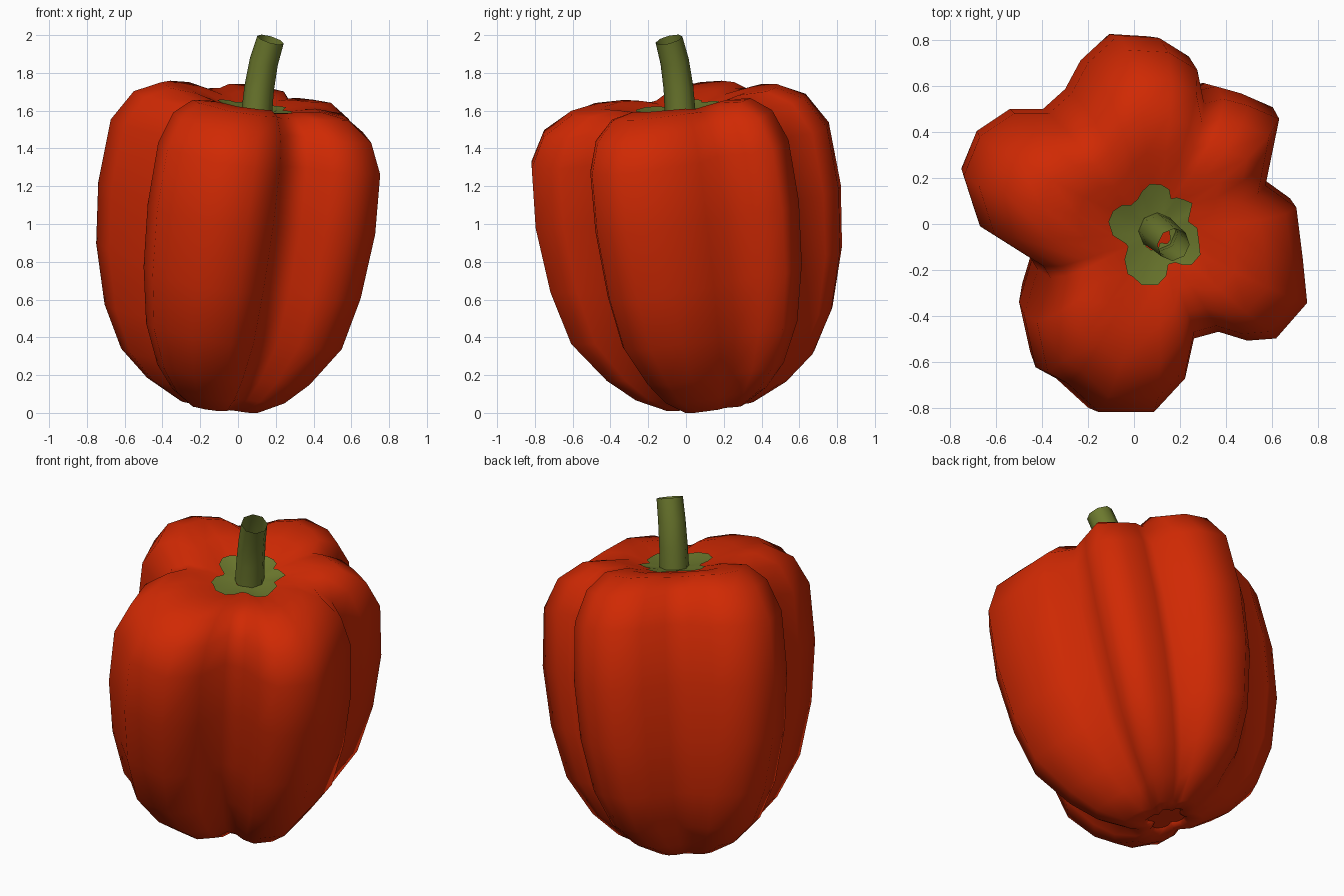
import bpy, bmesh, math
from mathutils import Vector

if "Cube" in bpy.data.objects:
    bpy.data.objects.remove(bpy.data.objects["Cube"])


def material(name, color):
    m = bpy.data.materials.new(name)
    m.diffuse_color = (*color, 1)
    m.use_nodes = True
    m.node_tree.nodes["Principled BSDF"].inputs["Base Color"].default_value = m.diffuse_color
    return m


RED = material("pepper red", (0.63, 0.022, 0.001))
GREEN = material("stem green", (0.15, 0.19, 0.027))

# Five-lobed outline of the pepper at its widest
OUTLINE = [(0.74, -0.32), (0.72, -0.12), (0.69, 0.11), (0.55, 0.21), (0.58, 0.36),
           (0.61, 0.51), (0.47, 0.57), (0.36, 0.60), (0.27, 0.58), (0.24, 0.73),
           (0.11, 0.81), (-0.07, 0.82), (-0.20, 0.70), (-0.27, 0.57), (-0.37, 0.48),
           (-0.52, 0.48), (-0.67, 0.38), (-0.74, 0.21), (-0.67, -0.01), (-0.45, -0.15),
           (-0.42, -0.20), (-0.48, -0.40), (-0.43, -0.63), (-0.34, -0.68), (-0.20, -0.81),
           (0.05, -0.81), (0.19, -0.66), (0.23, -0.48), (0.34, -0.45), (0.47, -0.49),
           (0.60, -0.48)]

# Side profiles (outline scale, height along the axis): back-left and front-right lobes
BACK = [(.13, .055), (.16, .035), (.26, .035), (.50, .125), (.70, .255), (.85, .47), (.96, .78),
        (1, 1.10), (.97, 1.435), (.84, 1.60), (.66, 1.67), (.45, 1.655),
        (.27, 1.615), (.18, 1.597), (.09, 1.59)]
FRONT = [(.13, .055), (.16, .035), (.30, .04), (.485, .115), (.65, .235), (.85, .45), (.94, .73),
         (.985, 1.076), (.965, 1.39), (.87, 1.545), (.68, 1.64), (.47, 1.655),
         (.27, 1.615), (.18, 1.597), (.09, 1.59)]

# The whole fruit leans towards the front right
CENTRE = Vector((0.03, 0.02))
LEAN = Vector((0.13, -0.12))


def skin_point(column, row, lift=0.0):
    """Point on the pepper skin for one outline column and one profile row."""
    local = Vector(OUTLINE[column]) - CENTRE
    w = min(1, max(0, 0.5 - 0.6 * local.normalized().dot(LEAN.normalized())))
    s = BACK[row][0] * w + FRONT[row][0] * (1 - w)
    h = BACK[row][1] * w + FRONT[row][1] * (1 - w)
    # the furrows between lobes sit lower at the crown
    if h > 1.59:
        bump = min(1, max(0, (local.length - 0.45) / 0.28))
        h = 1.59 + (h - 1.59) * (0.35 + 0.65 * bump)
    flat = local * s
    xy = CENTRE + flat + LEAN * (h - 1.1)
    return Vector((xy.x, xy.y, h - flat.dot(LEAN) + lift))


def loft(name, rings, mat, cap_ends=False):
    bm = bmesh.new()
    loops = [[bm.verts.new(p) for p in ring] for ring in rings]
    n = len(loops[0])
    for a, b in zip(loops, loops[1:]):
        for i in range(n):
            j = (i + 1) % n
            bm.faces.new((a[i], a[j], b[j], b[i]))
    for f in bm.faces:
        f.smooth = True
    if cap_ends:
        bm.faces.new(loops[0][::-1])
        bm.faces.new(loops[-1])
    mesh = bpy.data.meshes.new(name)
    bm.to_mesh(mesh)
    bm.free()
    mesh.materials.append(mat)
    obj = bpy.data.objects.new(name, mesh)
    bpy.context.collection.objects.link(obj)
    return obj


columns = range(len(OUTLINE))

# Pepper body
loft("pepper_body", [[skin_point(c, r) for c in columns] for r in range(len(BACK))], RED, True)

# Calyx: a thin green star that follows the crown
loft("calyx", [[skin_point(c, r, 0.008) for c in columns] for r in (12, 13, 14)], GREEN)

# Stem: open, slightly bent tube
path = [Vector(p) for p in ((.098, -.03, 1.575), (.112, -.04, 1.72),
                            (.137, -.06, 1.86), (.172, -.09, 1.976))]
rings = []
for i, p in enumerate(path):
    tangent = (path[min(i + 1, 3)] - path[max(i - 1, 0)]).normalized()
    u = Vector((0, 1, 0)).cross(tangent).normalized()
    v = tangent.cross(u)
    radius = 0.082 - 0.003 * i
    rings.append([p + radius * (u * math.cos(k * math.tau / 8) + v * math.sin(k * math.tau / 8))
                  for k in range(8)])
loft("stem", rings, GREEN)
